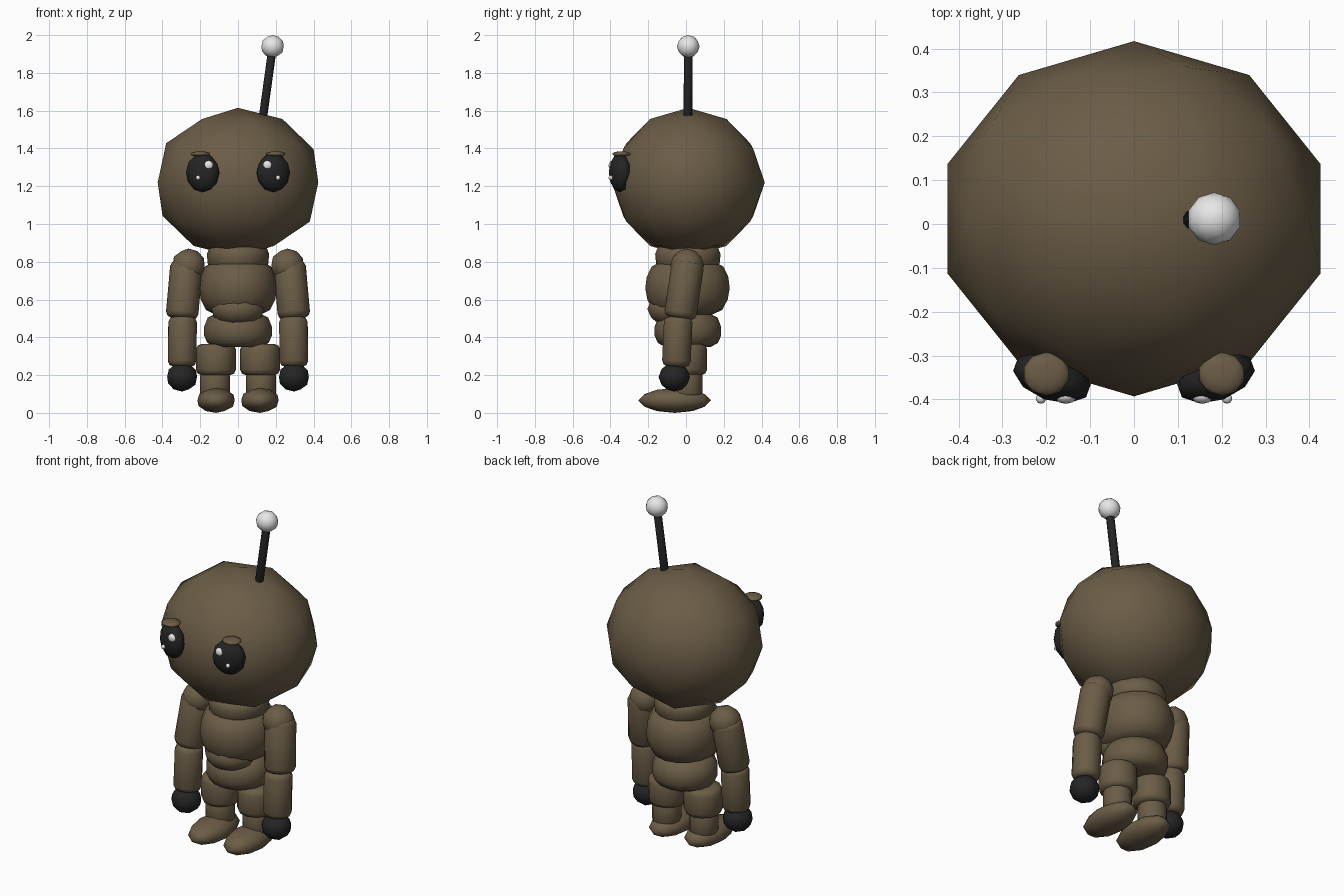
import bpy
import bmesh
from math import cos, sin, tau, radians
from mathutils import Vector, Matrix

cube = bpy.data.objects.get("Cube")
if cube:
    bpy.data.objects.remove(cube, do_unlink=True)


def material(name, rgb):
    m = bpy.data.materials.new(name)
    m.use_nodes = True
    m.diffuse_color = (*rgb, 1)
    m.node_tree.nodes["Principled BSDF"].inputs["Base Color"].default_value = (*rgb, 1)
    return m


BROWN = material("brown", (0.147, 0.109, 0.062))
BLACK = material("black", (0.018, 0.018, 0.019))
WHITE = material("white", (0.8, 0.8, 0.8))


def finish(name, bm, mat):
    bmesh.ops.recalc_face_normals(bm, faces=bm.faces)
    mesh = bpy.data.meshes.new(name)
    bm.to_mesh(mesh)
    bm.free()
    mesh.materials.append(mat)
    mesh.shade_smooth()
    obj = bpy.data.objects.new(name, mesh)
    bpy.context.collection.objects.link(obj)
    return obj


def ball(name, centre, radii, mat=BROWN, turn=0, detail=2):
    """Ellipsoid from a low-poly icosphere, turned about z."""
    bm = bmesh.new()
    bmesh.ops.create_icosphere(bm, subdivisions=detail, radius=1)
    place = Matrix.Translation(centre) @ Matrix.Rotation(turn, 4, "Z")
    bm.transform(place @ Matrix.Diagonal((*radii, 1)))
    return finish(name, bm, mat)


def lathe(name, profile, place, mat=BROWN, sides=16):
    """Closed solid from (radius, height) points spun about z."""
    bm = bmesh.new()
    rings = [[bm.verts.new((r * cos(tau * i / sides), r * sin(tau * i / sides), h))
              for i in range(sides)] for r, h in profile]
    for low, high in zip(rings, rings[1:]):
        for i in range(sides):
            j = (i + 1) % sides
            bm.faces.new((low[i], low[j], high[j], high[i]))
    bm.faces.new(rings[0])
    bm.faces.new(rings[-1])
    bm.transform(place)
    return finish(name, bm, mat)


def trunk(name, profile, y, depth):
    """Body section centred on x, with its depth scaled against its width."""
    return lathe(name, profile, Matrix.Translation((0, y, 0)) @ Matrix.Diagonal((1, depth, 1, 1)))


def limb(name, start, end, radius, soft=0.03, mat=BROWN, sides=12):
    """Cylinder with rounded rims between two points."""
    start, end = Vector(start), Vector(end)
    axis = end - start
    n, k = axis.length, soft * 0.3
    profile = [(radius - soft, 0), (radius - k, k), (radius, soft),
               (radius, n - soft), (radius - k, n - k), (radius - soft, n)]
    place = Matrix.Translation(start) @ axis.to_track_quat("Z", "Y").to_matrix().to_4x4()
    return lathe(name, profile, place, mat, sides)


# Head and antenna
ball("head", (0, 0.012, 1.22), (0.447, 0.405, 0.395))
limb("antenna_rod", (0.13, 0.01, 1.55), (0.18, 0.012, 1.91), 0.023, 0.004, BLACK, 10)
ball("antenna_tip", (0.183, 0.012, 1.94), (0.062, 0.06, 0.06), WHITE)

# Neck, chest, belly and pelvis
trunk("neck", [(0.14, 0.76), (0.16, 0.79), (0.165, 0.84), (0.15, 0.88)], 0.01, 1.05)
trunk("chest", [(0.12, 0.52), (0.17, 0.545), (0.197, 0.6), (0.207, 0.66),
                (0.2, 0.72), (0.175, 0.775), (0.13, 0.8)], 0.008, 1.08)
ball("belly", (0, -0.075, 0.55), (0.145, 0.13, 0.095))
trunk("pelvis", [(0.125, 0.35), (0.162, 0.37), (0.18, 0.41), (0.18, 0.455),
                 (0.16, 0.505), (0.12, 0.525)], 0.01, 0.98)

for side, s in (("left", 1), ("right", -1)):
    # Eye with two glints and a lid
    ball(side + "_eye", (s * 0.187, -0.35, 1.272), (0.093, 0.053, 0.104), BLACK, s * radians(20))
    ball(side + "_large_glint", (s * 0.156, -0.392, 1.31), (0.026, 0.018, 0.026), WHITE)
    ball(side + "_small_glint", (s * 0.212, -0.398, 1.245), (0.012, 0.012, 0.013), WHITE)
    ball(side + "_eyelid", (s * 0.2, -0.342, 1.371), (0.054, 0.05, 0.014))

    # Arm
    ball(side + "_shoulder", (s * 0.262, 0.006, 0.78), (0.09, 0.09, 0.09))
    limb(side + "_upper_arm", (s * 0.271, 0.012, 0.8), (s * 0.298, -0.033, 0.5), 0.086)
    limb(side + "_forearm", (s * 0.293, -0.04, 0.51), (s * 0.296, -0.052, 0.245), 0.078)
    ball(side + "_hand", (s * 0.296, -0.062, 0.19), (0.083, 0.083, 0.077), BLACK)

    # Leg and foot
    limb(side + "_thigh", (s * 0.117, 0.006, 0.365), (s * 0.117, 0.006, 0.2), 0.106)
    limb(side + "_shin", (s * 0.122, 0.008, 0.225), (s * 0.122, 0.008, 0.075), 0.08)
    ball(side + "_foot", (s * 0.116, -0.06, 0.066), (0.104, 0.192, 0.066))
